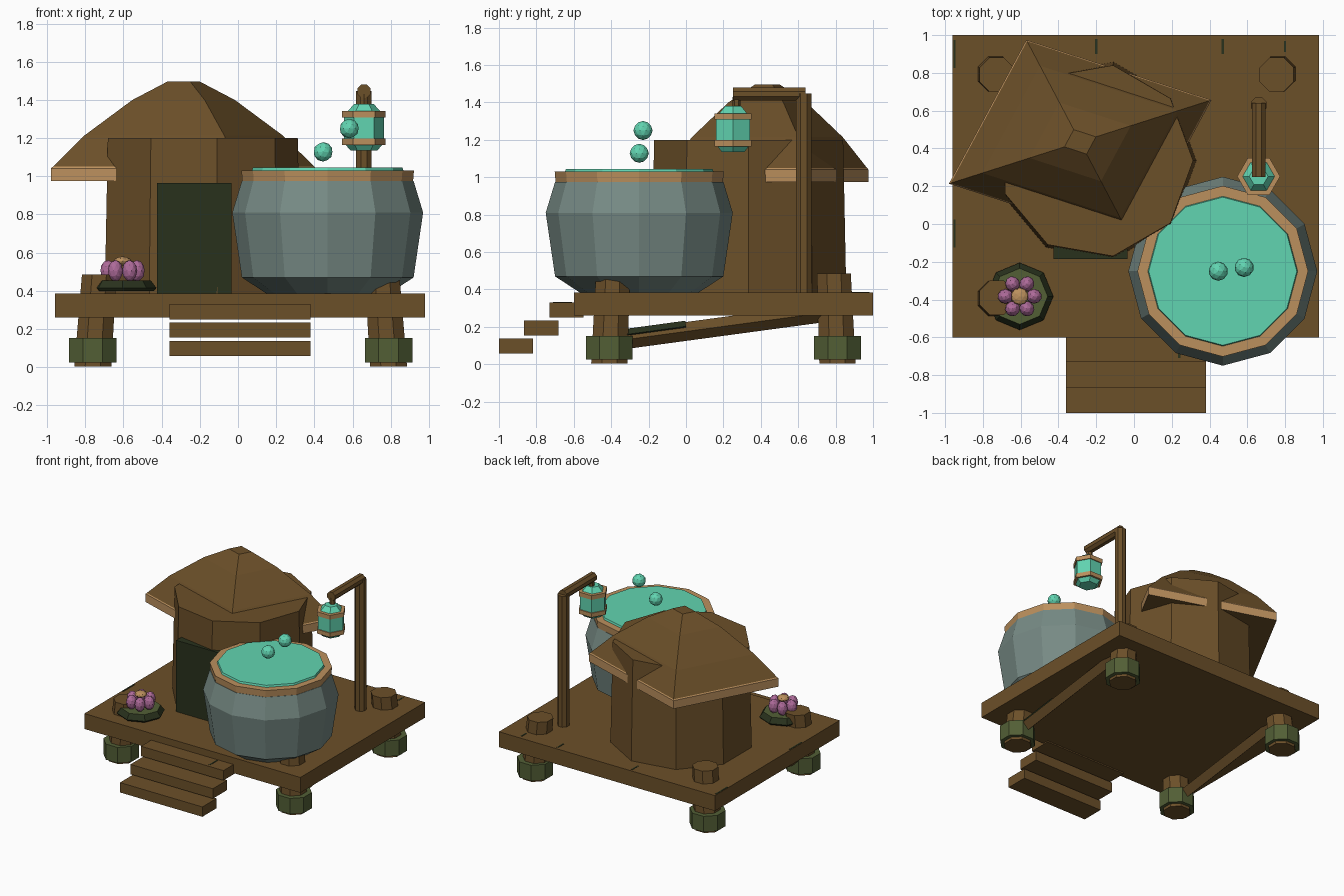
import bpy, bmesh, math
from mathutils import Vector, Matrix

old = bpy.data.objects.get("Cube")
if old:
    bpy.data.objects.remove(old, do_unlink=True)


def material(name, r, g, b):
    m = bpy.data.materials.new(name)
    m.use_nodes = True
    m.diffuse_color = (r, g, b, 1)
    m.node_tree.nodes["Principled BSDF"].inputs["Base Color"].default_value = (r, g, b, 1)
    return m


BROWN = material("brown wood", 0.148, 0.079, 0.022)
TAN = material("tan trim", 0.50, 0.28, 0.11)
TEAL = material("glowing teal", 0.12, 0.66, 0.44)
STONE = material("grey stone", 0.185, 0.258, 0.235)
MOSS = material("moss green", 0.085, 0.113, 0.036)
DARK = material("dark green", 0.022, 0.031, 0.012)
PINK = material("petal pink", 0.42, 0.145, 0.32)


def finish(name, bm, mats):
    bmesh.ops.recalc_face_normals(bm, faces=bm.faces)
    me = bpy.data.meshes.new(name)
    bm.to_mesh(me)
    bm.free()
    for m in mats:
        me.materials.append(m)
    ob = bpy.data.objects.new(name, me)
    bpy.context.collection.objects.link(ob)
    return ob


def box(name, lo, hi, mat):
    bm = bmesh.new()
    bmesh.ops.create_cube(bm, size=1)
    lo, hi = Vector(lo), Vector(hi)
    for v in bm.verts:
        v.co = (lo + hi) / 2 + v.co * (hi - lo)
    return finish(name, bm, [mat])


def lathe(name, centre, profile, sides, mats, turn=0, bands=None, lean=(0, 0), squash=1):
    """Stack of capped polygon rings; bands gives the material of each ring gap."""
    bm = bmesh.new()
    rings = []
    for r, z in profile:
        ring = []
        for i in range(sides):
            a = math.radians(turn) + math.tau * i / sides
            ring.append(bm.verts.new((centre[0] + r * math.cos(a) + lean[0] * z,
                                      centre[1] + r * squash * math.sin(a) + lean[1] * z, z)))
        rings.append(ring)
    for k, (a, b) in enumerate(zip(rings, rings[1:])):
        for i in range(sides):
            j = (i + 1) % sides
            f = bm.faces.new((a[i], a[j], b[j], b[i]))
            f.material_index = bands[k] if bands else 0
    bm.faces.new(rings[0])
    top = bm.faces.new(rings[-1])
    top.material_index = bands[-1] if bands else 0
    return finish(name, bm, mats)


def bar(name, start, end, radius, sides, mat, turn=0):
    start, end = Vector(start), Vector(end)
    bm = bmesh.new()
    bmesh.ops.create_cone(bm, cap_ends=True, segments=sides, radius1=radius,
                          radius2=radius, depth=(end - start).length)
    rot = (end - start).to_track_quat('Z', 'Y').to_matrix().to_4x4()
    bm.transform(Matrix.Translation((start + end) / 2) @ rot @ Matrix.Rotation(turn, 4, 'Z'))
    return finish(name, bm, [mat])


def ball(name, centre, size, mat, turn=0):
    bm = bmesh.new()
    bmesh.ops.create_icosphere(bm, subdivisions=2, radius=1)
    bm.transform(Matrix.Translation(centre) @ Matrix.Rotation(turn, 4, 'Z')
                 @ Matrix.Diagonal((*size, 1)))
    return finish(name, bm, [mat])


# Deck and steps
box("deck", (-0.96, -0.6, 0.26), (0.98, 1.0, 0.385), BROWN)
for i in range(3):
    y, z = -0.73 - 0.135 * i, 0.25 - 0.096 * i
    box(f"step_{i + 1}", (-0.36, y, z), (0.38, y + 0.182, z + 0.08), BROWN)

# Leaning legs with mossy cuffs, and a sloping brace on each side
for sx, side in ((1, "left"), (-1, "right")):
    x = 0.014 + sx * 0.775
    for sy, end in ((-1, "front"), (1, "back")):
        y = 0.2 + sy * 0.61
        lean = (-sx * 0.07, -sy * 0.04)
        lathe(f"{end}_{side}_leg", (x, y), [(0.105, 0.003), (0.098, 0.485)], 8,
              [BROWN], 22.5, lean=lean)
        lathe(f"{end}_{side}_cuff", (x, y), [(0.135, 0.025), (0.135, 0.152)], 8,
              [MOSS], 22.5)
    bar(f"{side}_brace", (x, -0.41, 0.12), (x, 0.81, 0.285), 0.05, 4, BROWN)
bar("brace_moss", (0.794, -0.33, 0.158), (0.794, 0.0, 0.203), 0.03, 4, DARK)

# Hut: tapered nine-sided wall, doorway, skewed four-sided roof
lathe("hut_wall", (-0.2, 0.335), [(0.53, 0.38), (0.513, 1.2)], 9, [BROWN])
box("doorway", (-0.425, -0.186, 0.386), (-0.035, 0.0, 0.965), DARK)
lathe("roof", (-0.285, 0.435),
      [(0.751, 0.975), (0.751, 1.042), (0.741, 1.05), (0.56, 1.215),
       (0.29, 1.4), (0.09, 1.497)],
      4, [BROWN, TAN], 22.3, bands=[1, 1, 0, 0, 0], squash=0.777)

# Cauldron with rim and brew
POT = (0.47, -0.25)
lathe("cauldron", POT, [(0.32, 0.385), (0.45, 0.47), (0.5, 0.81), (0.45, 0.975)],
      12, [STONE])
lathe("cauldron_rim", POT, [(0.447, 0.97), (0.452, 1.03)], 12, [TAN])
lathe("brew", POT, [(0.4, 1.02), (0.392, 1.045)], 12, [TEAL])
for i, spot in enumerate(((0.446, -0.25, 1.128), (0.583, -0.23, 1.25))):
    ball(f"bubble_{i + 1}", spot, (0.051, 0.051, 0.051), TEAL)

# Lantern hanging from a post
bar("lantern_post", (0.66, 0.63, 0.38), (0.66, 0.63, 1.447), 0.044, 8, BROWN, math.pi / 8)
bar("lantern_arm", (0.66, 0.64, 1.445), (0.66, 0.25, 1.445), 0.038, 8, BROWN, math.pi / 8)
bar("lantern_hanger", (0.66, 0.27, 1.36), (0.66, 0.27, 1.43), 0.022, 6, BROWN)
LAMP = (0.66, 0.252)
lathe("lantern_glass", LAMP,
      [(0.07, 1.135), (0.105, 1.175), (0.105, 1.32), (0.05, 1.38)], 6, [TEAL])
for name, z in (("lower", 1.165), ("upper", 1.308)):
    lathe(f"lantern_{name}_band", LAMP, [(0.114, z), (0.114, z + 0.034)], 6, [TAN])

# Water lily on its pad
LILY = (-0.605, -0.383)
lathe("lily_pad", LILY, [(0.165, 0.4), (0.178, 0.415), (0.148, 0.455)],
      8, [DARK, MOSS], bands=[0, 0, 1])
for i in range(6):
    a = math.tau * i / 6
    ball(f"petal_{i + 1}", (LILY[0] + 0.075 * math.cos(a), LILY[1] + 0.075 * math.sin(a), 0.505),
         (0.042, 0.039, 0.056), PINK, a)
ball("lily_heart", (*LILY, 0.556), (0.046, 0.046, 0.024), TAN)

# Short dark cracks in the boards
for i, (x, y, z, length) in enumerate((
        (-0.2, 0.94, 0.385, 0.08), (0.47, 0.94, 0.385, 0.08), (0.8, 0.94, 0.385, 0.06),
        (0.24, -0.66, 0.33, 0.1), (-0.95, 0.9, 0.385, 0.15), (-0.95, -0.05, 0.385, 0.15))):
    box(f"board_crack_{i + 1}", (x - 0.006, y - length / 2, z - 0.002),
        (x + 0.006, y + length / 2, z + 0.002), DARK)
